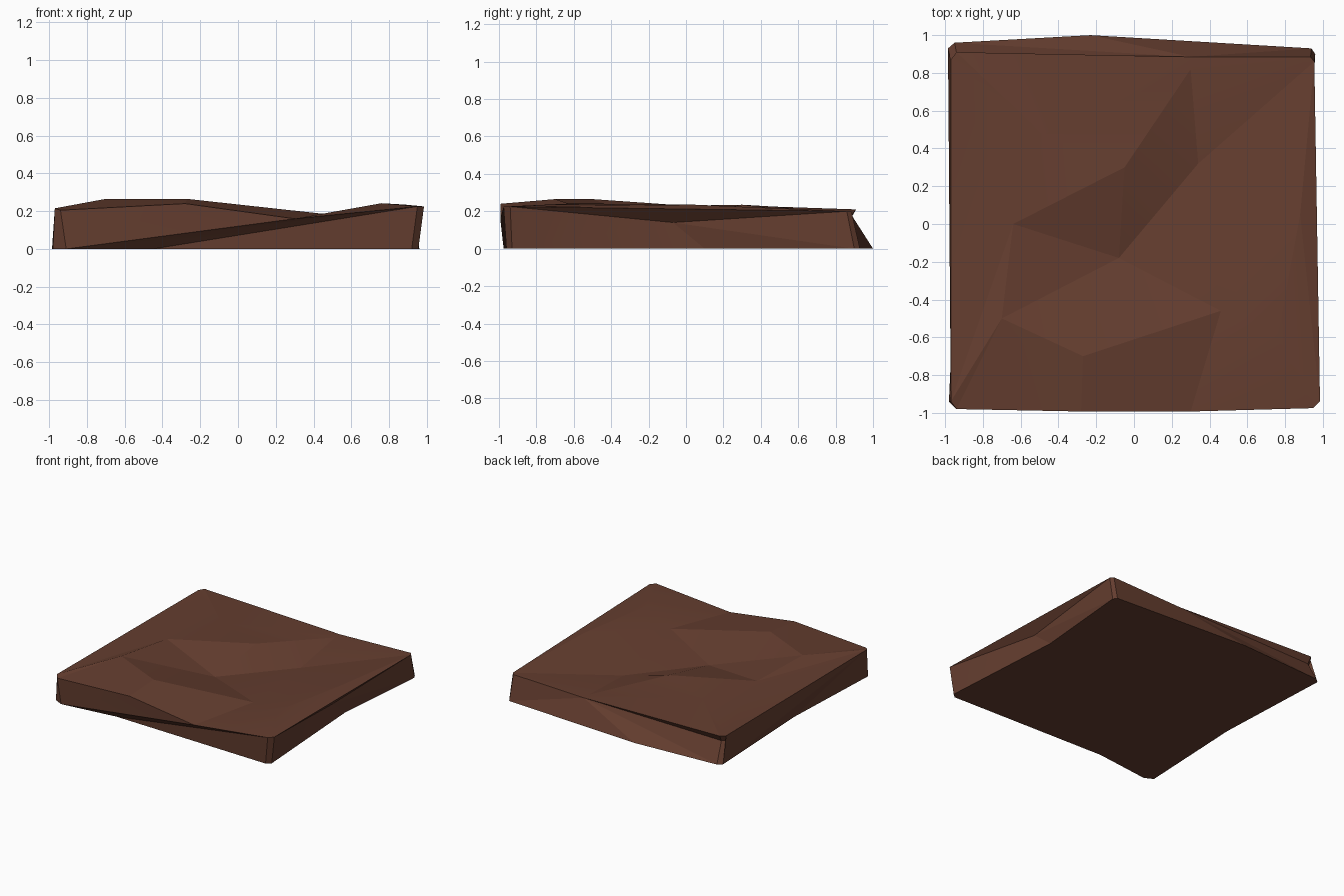
import bpy, bmesh, math
from mathutils import Vector
from mathutils.geometry import delaunay_2d_cdt

cube = bpy.data.objects.get("Cube")
if cube:
    bpy.data.objects.remove(cube, do_unlink=True)

stone = bpy.data.materials.new("brown stone")
stone.use_nodes = True
color = (0.13, 0.048, 0.029, 1)
stone.diffuse_color = color
stone.node_tree.nodes["Principled BSDF"].inputs["Base Color"].default_value = color

# Rim points (x, y, z) and foot points (x, y) of each wall, anticlockwise
walls = [
    # front
    ([(-.94, -.98, .205), (-.28, -.993, .24), (.3, -.993, .16), (.95, -.975, .225)],
     [(-.91, -.975), (-.45, -.92), (.92, -.96)]),
    # left
    ([(.985, -.94, .225), (.955, .86, .2)],
     [(.955, -.93), (.89, .1), (.96, .9)]),
    # back
    ([(.935, .885, .2), (.3, .885, .18), (-.94, .91, .21)],
     [(.94, .93), (-.23, 1.0), (-.95, .96)]),
    # right
    ([(-.97, .87, .205), (-.97, -.94, .215)],
     [(-.985, .93), (-.94, -.05), (-.98, -.94)]),
]

# Dents and ridges on the upper surface
relief = [
    (-.7, -.5, .265), (-.27, -.7, .265), (.46, -.46, .185),
    (-.08, -.18, .14), (-.05, .3, .235), (.34, .32, .135),
    (-.48, .47, .225), (.3, .82, .18), (.76, -.6, .242),
    (.88, .05, .235), (-.64, .0, .23),
]

bm = bmesh.new()
rims = [[bm.verts.new(p) for p in rim] for rim, foot in walls]
feet = [[bm.verts.new((x, y, 0)) for x, y in foot] for rim, foot in walls]
tops = [list(rim) for rim in rims]


def fan(pivot, loop):
    """Triangles from one point to every edge of a closed loop."""
    for a, b in zip(loop, loop[1:] + loop[:1]):
        if pivot not in (a, b):
            bm.faces.new((pivot, a, b))


# Undercut below the rim of the back right corner
notch_back = bm.verts.new((-.935, .88, .16))
notch_right = bm.verts.new((-.965, .85, .16))
tops[2].append(notch_back)
tops[3].insert(0, notch_right)
bm.faces.new((notch_back, notch_right, rims[3][0], rims[2][-1]))

# Left wall caves in around a hollow, back wall folds from its rim
hollow = bm.verts.new((.9, -.07, .14))
fan(hollow, feet[1] + tops[1][::-1])
fan(rims[2][1], feet[2] + tops[2][::-1])

# Front and right walls: fan over the rim, then over the foot
for i in (0, 3):
    fan(feet[i][0], [feet[i][0]] + tops[i][::-1])
    fan(tops[i][-1], feet[i] + [tops[i][-1]])

# Chamfered corners
for i in range(4):
    n = (i + 1) % 4
    bm.faces.new((feet[i][-1], feet[n][0], tops[n][0], tops[i][-1]))

# Underside
under = bm.faces.new([v for foot in reversed(feet) for v in reversed(foot)])
bmesh.ops.triangulate(bm, faces=[under])

# Upper surface, triangulated inside the rim
border = [v for rim in rims for v in rim]
verts = border + [bm.verts.new(p) for p in relief]
count = len(border)
edges = [(i, (i + 1) % count) for i in range(count)]
# creases between neighbouring relief points
edges += [(count + a, count + b) for a, b in
          [(3, 4), (4, 5), (3, 5), (4, 6), (4, 7), (5, 7), (0, 3),
           (2, 3), (0, 1), (1, 2), (6, 10), (0, 10)]]
result = delaunay_2d_cdt([Vector(v.co[:2]) for v in verts], edges,
                         [list(range(count))], 1, 0.0001)
for tri in result[2]:
    bm.faces.new([verts[result[3][i][0]] for i in tri])

bmesh.ops.recalc_face_normals(bm, faces=bm.faces)
mesh = bpy.data.meshes.new("stone_slab")
bm.to_mesh(mesh)
bm.free()
mesh.materials.append(stone)
slab = bpy.data.objects.new("stone_slab", mesh)
bpy.context.collection.objects.link(slab)

# Only the faintest folds are softened
bpy.ops.object.select_all(action='DESELECT')
slab.select_set(True)
bpy.context.view_layer.objects.active = slab
bpy.ops.object.shade_smooth_by_angle(angle=math.radians(9))
